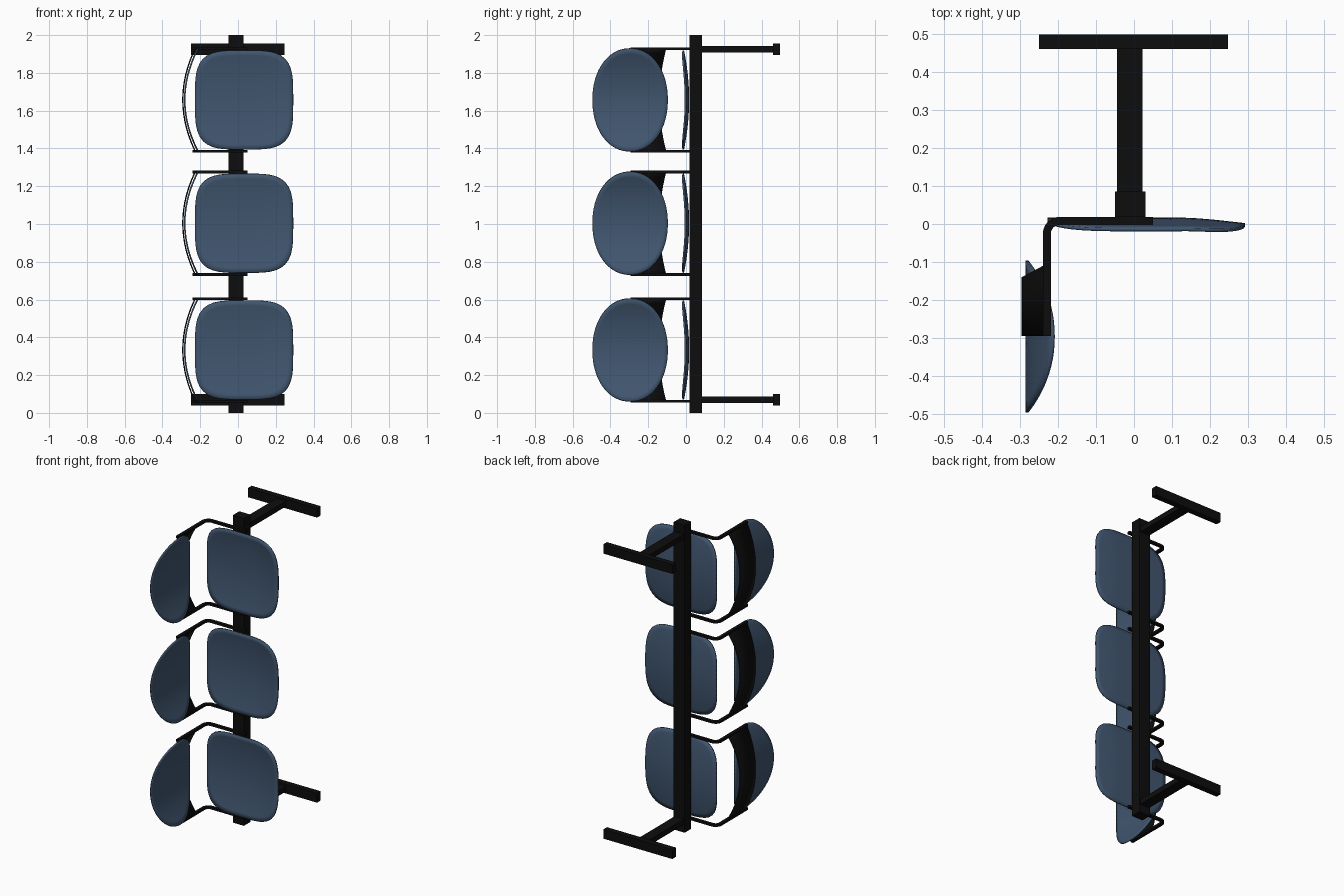
import bpy, bmesh, math

if "Cube" in bpy.data.objects:
    bpy.data.objects.remove(bpy.data.objects["Cube"])


def material(name, col):
    m = bpy.data.materials.new(name)
    m.diffuse_color = (*col, 1)
    m.use_nodes = True
    m.node_tree.nodes["Principled BSDF"].inputs["Base Color"].default_value = m.diffuse_color
    return m


BLUE = material("slate blue", (0.052, 0.092, 0.158))
BLACK = material("black metal", (0.004, 0.004, 0.004))


def finish(bm, name, mat, thick=0, smooth=True):
    bmesh.ops.recalc_face_normals(bm, faces=bm.faces)
    me = bpy.data.meshes.new(name)
    bm.to_mesh(me)
    bm.free()
    me.materials.append(mat)
    ob = bpy.data.objects.new(name, me)
    bpy.context.collection.objects.link(ob)
    if thick:
        mod = ob.modifiers.new("thickness", 'SOLIDIFY')
        mod.thickness = thick
        mod.offset = 0
    if smooth:
        bpy.ops.object.select_all(action='DESELECT')
        ob.select_set(True)
        bpy.context.view_layer.objects.active = ob
        bpy.ops.object.shade_smooth_by_angle(angle=math.radians(35))
    return ob


def box(name, x0, x1, y0, y1, z0, z1):
    bm = bmesh.new()
    bmesh.ops.create_cube(bm, size=1)
    for v in bm.verts:
        v.co = (x0 + (v.co.x + .5) * (x1 - x0), y0 + (v.co.y + .5) * (y1 - y0),
                z0 + (v.co.z + .5) * (z1 - z0))
    finish(bm, name, BLACK, smooth=False)


def shell(name, place, power, thick, sides=64, rings=10):
    """Superellipse disc made of rings; place(u, w) bends it into 3D."""
    bm = bmesh.new()
    centre = bm.verts.new(place(0, 0))
    prev = None
    for r in range(1, rings + 1):
        ring = []
        for i in range(sides):
            a = 2 * math.pi * i / sides
            c, s = math.cos(a), math.sin(a)
            k = r / rings / (abs(c) ** power + abs(s) ** power) ** (1 / power)
            ring.append(bm.verts.new(place(c * k, s * k)))
        for i in range(sides):
            j = (i + 1) % sides
            if prev:
                bm.faces.new((prev[i], ring[i], ring[j], prev[j]))
            else:
                bm.faces.new((centre, ring[i], ring[j]))
        prev = ring
    finish(bm, name, BLUE, thick)


def strap(name, zc):
    # curved support band behind the backrest, narrower at the middle
    bm = bmesh.new()
    n = 24
    rows = []
    for i in range(n + 1):
        t = -1 + 2 * i / n
        x = -0.292 + 0.065 * t * t
        y1 = -0.105 - 0.035 * (1 - t * t)
        rows.append([bm.verts.new((x, y, zc + 0.271 * t)) for y in (-0.295, y1)])
    for a, b in zip(rows, rows[1:]):
        bm.faces.new((a[0], a[1], b[1], b[0]))
    finish(bm, name, BLACK, 0.007)


def bar(name, z):
    # L-shaped flat bar with rounded bend
    def side(r):
        arc = [(-0.195 - r * math.sin(k * math.pi / 12),
                -0.026 + r * math.cos(k * math.pi / 12)) for k in range(7)]
        return [(0.05, -0.026 + r)] + arc + [(-0.195 - r, -0.295)]
    bm = bmesh.new()
    outline = side(0.045) + side(0.024)[::-1]
    f = bm.faces.new([bm.verts.new((x, y, z - 0.007)) for x, y in outline])
    ext = bmesh.ops.extrude_face_region(bm, geom=[f])
    for v in ext["geom"]:
        if isinstance(v, bmesh.types.BMVert):
            v.co.z += 0.014
    finish(bm, name, BLACK)


# beam with two T-shaped legs
box("beam", -0.05, 0.03, 0.018, 0.085, 0, 2)
for zc, tag in ((0.07, "a"), (1.925, "b")):
    box("leg_" + tag, -0.045, 0.023, 0.08, 0.465, zc - 0.017, zc + 0.017)
    box("foot_" + tag, -0.25, 0.247, 0.46, 0.498, zc - 0.03, zc + 0.03)

# three seats along the beam
for n, zc in enumerate((0.333, 1.004, 1.657), 1):
    def seat_pos(u, w):
        x = 0.032 + 0.26 * u
        lip = max(0, (x - 0.14) / 0.15)
        return (x, 0.012 - 0.027 * w * w - 0.014 * lip ** 1.3, zc + 0.262 * w)

    def back_pos(u, w):
        return (-0.282 + 0.07 * w * w, -0.296 + 0.2 * u, zc + 0.272 * w)

    shell(f"seat_{n}", seat_pos, 3.8, 0.009)
    shell(f"backrest_{n}", back_pos, 2.1, 0.008)
    strap(f"back_strap_{n}", zc)
    for s in (-1, 1):
        bar(f"support_bar_{n}_{'top' if s > 0 else 'bottom'}", zc + s * 0.271)
